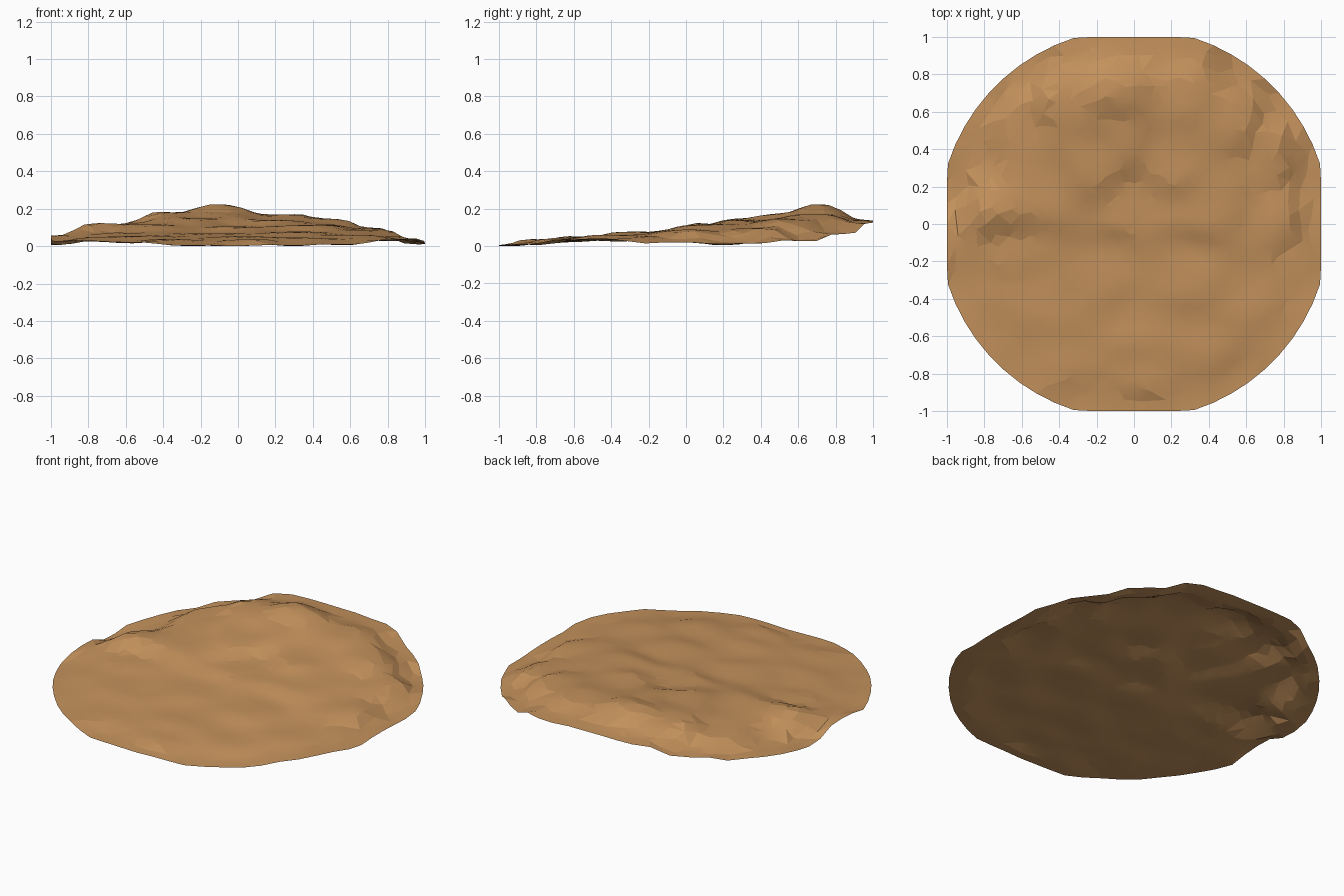
import bpy, bmesh, math, random
from mathutils import Vector, noise

if "Cube" in bpy.data.objects:
    bpy.data.objects.remove(bpy.data.objects["Cube"])

random.seed(4)
RINGS, SEGS, THICK = 18, 60, .016

# Height samples of the upper surface: x, y, z
SAMPLES = [
    (1, .2, .015), (1, 0, .025), (1, -.2, .015), (.92, -.45, .045), (.8, -.66, .04), (.6, -.85, .015),
    (.3, -1, .01), (0, -1, .005), (-.3, -1, .01), (-.6, -.85, .025), (-.83, -.62, .035), (-.97, -.35, .03),
    (-1, -.12, .062), (-1, .2, .01), (-.95, .4, .03), (-.8, .66, .045), (-.62, .84, .08),
    (-.3, 1, .14), (0, 1, .14), (.3, 1, .13), (.62, .84, .07), (.82, .65, .03), (.96, .4, .02),
    (-.1, .68, .23), (-.4, .65, .19), (.25, .68, .175), (.5, .55, .15), (.75, .4, .105),
    (-.6, .55, .13), (-.2, .38, .155), (.2, .35, .145), (-.75, .06, .125), (-.7, -.14, .075),
    (-.5, .2, .12), (0, .1, .11), (.4, .1, .12), (.75, 0, .095), (.88, -.2, .06),
    (-.15, -.23, .073), (.3, -.25, .08), (.65, -.4, .065), (-.5, -.4, .06), (0, -.55, .055),
    (.4, -.65, .05), (-.4, -.75, .04), (.05, -.8, .045), (-.8, -.3, .055), (-.1, .53, .18),
]


def height(x, y):
    total = weight = 0
    for sx, sy, sz in SAMPLES:
        w = 1 / (((x - sx) ** 2 + (y - sy) ** 2) + .008) ** 2.3
        total += w * sz
        weight += w
    return total / weight


def clamp(v):
    return max(-1, min(1, v))


# Thin wavy slab: upper and lower skins meeting in a thin rim
bm = bmesh.new()
rings = {1: [], -1: []}
for i in range(1, RINGS + 1):
    t = i / RINGS
    top_ring, low_ring = [], []
    for j in range(SEGS):
        a = 2 * math.pi * (j + .5 * (i % 2)) / SEGS
        r = t
        if i < RINGS:
            a += random.uniform(-.03, .03)
            r += random.uniform(-.018, .018) * min(1, t * 1.5)
        x = r * clamp(1.045 * math.cos(a))
        y = r * clamp(1.045 * math.sin(a))
        ripple = .008 * noise.noise(Vector((x * 4, y * 7, 1)))
        z = max(.004, height(x, y) + ripple * min(1, (1 - t) * 5))
        top = bm.verts.new((x, y, z))
        top_ring.append(top)
        if i == RINGS:
            low_ring.append(top)
        else:
            thick = THICK * (1 - t ** 6)
            low_ring.append(bm.verts.new((x, y, max(.001, z - thick))))
    rings[1].append(top_ring)
    rings[-1].append(low_ring)

for side, rr in rings.items():
    z = sum(v.co.z for v in rr[0]) / SEGS
    centre = bm.verts.new((0, 0, z))
    for j in range(SEGS):
        k = (j + 1) % SEGS
        bm.faces.new((centre, rr[0][j], rr[0][k]))
        for i in range(RINGS - 1):
            bm.faces.new((rr[i][j], rr[i + 1][j], rr[i + 1][k], rr[i][k]))
bmesh.ops.recalc_face_normals(bm, faces=bm.faces)
bmesh.ops.triangulate(bm, faces=bm.faces)

# Rest on the ground
low = min(v.co.z for v in bm.verts)
for v in bm.verts:
    v.co.z -= low

mesh = bpy.data.meshes.new("wavy_slab")
bm.to_mesh(mesh)
bm.free()
slab = bpy.data.objects.new("wavy_slab", mesh)
bpy.context.collection.objects.link(slab)

mat = bpy.data.materials.new("tan brown")
mat.diffuse_color = (.55, .285, .107, 1)
mat.use_nodes = True
mat.node_tree.nodes["Principled BSDF"].inputs["Base Color"].default_value = mat.diffuse_color
mesh.materials.append(mat)

bpy.context.view_layer.objects.active = slab
slab.select_set(True)
bpy.ops.object.shade_smooth_by_angle(angle=math.radians(9))
